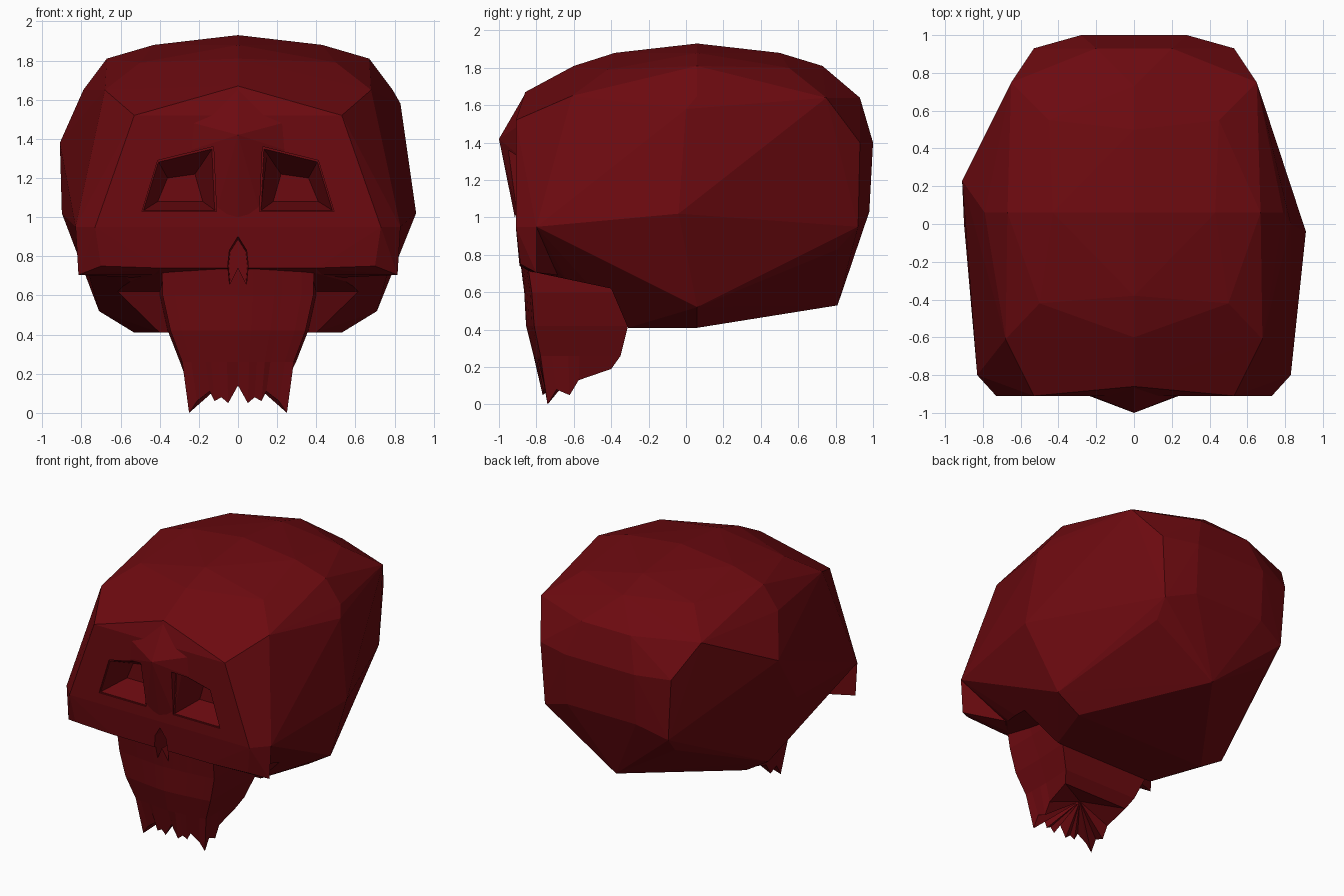
import bpy, bmesh

if "Cube" in bpy.data.objects:
    bpy.data.objects.remove(bpy.data.objects["Cube"])

red = bpy.data.materials.new("dark_red")
red.diffuse_color = (0.15, 0.003, 0.005, 1)
red.use_nodes = True
red.node_tree.nodes["Principled BSDF"].inputs["Base Color"].default_value = red.diffuse_color


def finish(bm, name):
    bmesh.ops.recalc_face_normals(bm, faces=bm.faces)
    me = bpy.data.meshes.new(name)
    bm.to_mesh(me)
    bm.free()
    me.materials.append(red)
    ob = bpy.data.objects.new(name, me)
    bpy.context.collection.objects.link(ob)
    return ob


def hull(name, half, extra=()):
    """Faceted solid around points mirrored in x."""
    pts = {(s * x, y, z) for x, y, z in half for s in (1, -1)} | set(extra)
    bm = bmesh.new()
    for p in sorted(pts):
        bm.verts.new(p)
    bmesh.ops.remove_doubles(bm, verts=bm.verts, dist=0.001)
    r = bmesh.ops.convex_hull(bm, input=bm.verts)
    junk = [g for g in set(r["geom_interior"] + r["geom_unused"])
            if isinstance(g, bmesh.types.BMVert)]
    bmesh.ops.delete(bm, geom=junk, context='VERTS')
    return finish(bm, name)


def prism(name, front, back):
    """Cutter between two outlines of equal length."""
    bm = bmesh.new()
    f = [bm.verts.new(p) for p in front]
    b = [bm.verts.new(p) for p in back]
    n = len(f)
    bm.faces.new(f)
    bm.faces.new(b[::-1])
    for i in range(n):
        j = (i + 1) % n
        bm.faces.new((f[j], f[i], b[i], b[j]))
    ob = finish(bm, name)
    ob.hide_render = True
    return ob


def tapered_cutter(name, outer, inner, y0, y1, side=1):
    return prism(name, [(side * x, y0, z) for x, z in outer],
                 [(side * x, y1, z) for x, z in inner])


def cut(ob, cutter):
    m = ob.modifiers.new("cut", 'BOOLEAN')
    m.operation = 'DIFFERENCE'
    m.solver = 'EXACT'
    m.object = cutter
    bpy.context.view_layer.objects.active = ob
    bpy.ops.object.modifier_apply(modifier=m.name)


# Cranium: crown, forehead, back, temples and base
cranium = hull("cranium", [
    (0, .06, 1.93), (.43, .06, 1.88), (0, -.38, 1.88), (0, .5, 1.88),
    (.67, .06, 1.81), (.5, -.42, 1.79), (0, -.6, 1.81), (.45, .55, 1.8), (0, .73, 1.81),
    (.79, .06, 1.65), (.68, -.61, 1.65), (0, -.86, 1.67), (.65, .75, 1.64), (.2, .93, 1.64),
    (.53, -.91, 1.52), (.28, 1.0, 1.4), (.53, .93, 1.4), (.28, .98, 1.03),
    (.73, -.91, .95), (.83, -.8, .95), (.86, 0, .95), (.5, .92, .95),
    (.4, -.885, .74), (.55, -.64, .67), (.71, .06, .52), (.53, .06, .41),
    (.4, -.31, .41), (.48, .81, .83), (0, .81, .53),
], extra=[(.83, 0, 1.58), (.91, -.04, 1.02),
          (-.82, .1, 1.58), (-.91, .23, 1.38), (-.9, 0, 1.02)])

# Cheekbones: a band across the lower face, standing proud of the temples
cheeks = hull("cheekbones", [(.73, -.91, .95), (.83, -.8, .95), (.815, -.8, .705),
                             (.7, -.885, .75), (.4, -.89, .74), (.5, -.67, .69),
                             (.3, -.67, .95)])

# Raised wedge between the brows
ridge = hull("brow_ridge", [(0, -.855, 1.67), (0, -1.0, 1.42), (.12, -.94, 1.36),
                            (.25, -.905, 1.34), (.3, -.88, 1.5), (.11, -.905, 1.03),
                            (0, -.915, 1.0), (0, -.8, 1.4)])

# Upper jaw: rows of one outline, the last row zigzags into teeth
outline = [(0, 0, 0), (.2, .01, -.09), (.34, .02, -.06), (.48, .03, -.08), (.58, .04, -.03),
           (.84, .06, -.08), (1, .08, -.14), (1, .21, -.06), (1, .4, -.09),
           (1, .53, -.01), (1.04, 1, .05)]
rows = [(.39, -.888, -.42, .78, 0), (.385, -.865, -.36, .6, 0), (.345, -.855, -.31, .42, 0),
        (.285, -.815, -.35, .26, 0), (.25, -.77, -.4, .14, 1)]
bm = bmesh.new()
rings = []
for w, yf, yb, z, zig in rows:
    half = [(u * w, yf + v * (yb - yf), z + zig * d) for u, v, d in outline]
    ring = half + [(-x, y, h) for x, y, h in half[:0:-1]]
    rings.append([bm.verts.new(p) for p in ring])
n = len(rings[0])
for a, b in zip(rings, rings[1:]):
    for i in range(n):
        j = (i + 1) % n
        bm.faces.new((a[i], a[j], b[j], b[i]))
bm.faces.new(rings[0])
palate = bm.verts.new((0, -.56, .22))
for i in range(n):
    bm.faces.new((rings[-1][i], rings[-1][(i + 1) % n], palate))
jaw = finish(bm, "upper_jaw")

# Hollow below the cheekbones, in front of the skull base
hollow = [(-1.2, .79), (-.4, .62), (-.31, .41), (-.29, .3), (-1.2, .3)]
cheek_cutter = prism("cheek_cutter", [(1.2, y, z) for y, z in hollow],
                     [(-1.2, y, z) for y, z in hollow])
cut(cranium, cheek_cutter)

# Eye sockets and nose opening
eye_out = [(.11, 1.03), (.49, 1.03), (.41, 1.29), (.125, 1.36)]
eye_in = [(.18, 1.08), (.41, 1.08), (.36, 1.2), (.22, 1.22)]
cutters = [tapered_cutter("eye_cutter", eye_out, eye_in, -.92, -.7, s) for s in (1, -1)]
# straight front part so the sockets also open through the brow wedge
cutters += [tapered_cutter("eye_opening", eye_out, eye_out, -1.1, -.9, s) for s in (1, -1)]
nose = [(0, .92), (.05, .84), (.06, .75), (.05, .64), (0, .74),
        (-.05, .64), (-.06, .75), (-.05, .84)]
nose_cutter = tapered_cutter("nose_cutter", nose,
                             [(x * .8, .76 + (z - .76) * .8) for x, z in nose], -1.1, -.76)
for c in cutters:
    cut(cranium, c)
    cut(ridge, c)
for part in (cranium, cheeks, jaw):
    cut(part, nose_cutter)
for c in cutters + [nose_cutter, cheek_cutter]:
    bpy.data.objects.remove(c)
